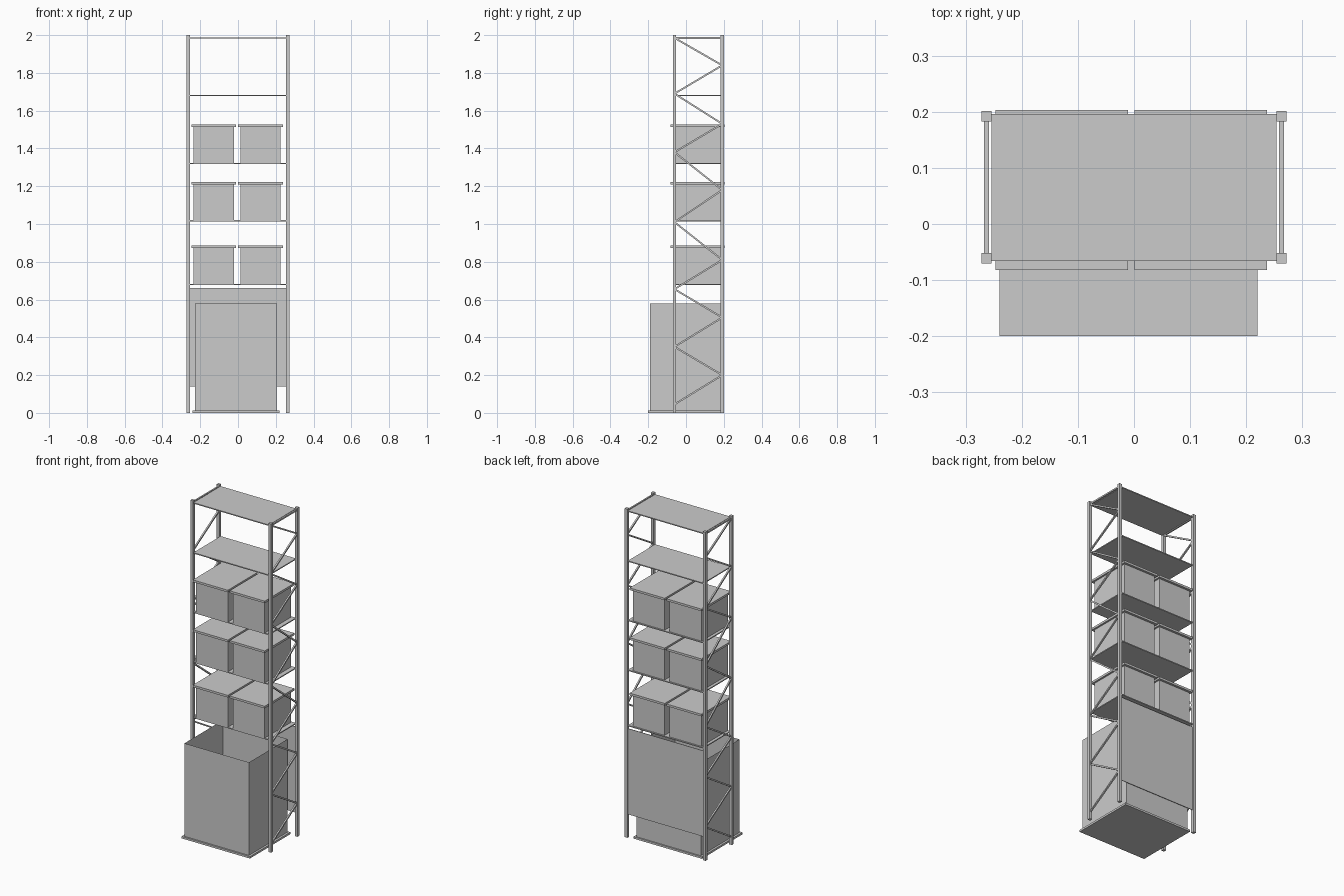
import bpy, bmesh, math
from mathutils import Vector

if "Cube" in bpy.data.objects:
    bpy.data.objects.remove(bpy.data.objects["Cube"])


def box(name, lo, hi, open_top=False):
    """Axis-aligned box from two corners."""
    bm = bmesh.new()
    bmesh.ops.create_cube(bm, size=1)
    lo, hi = Vector(lo), Vector(hi)
    for v in bm.verts:
        v.co = Vector((lo[i] + (v.co[i] + 0.5) * (hi[i] - lo[i]) for i in range(3)))
    if open_top:
        top = [f for f in bm.faces if f.normal.z > 0.9]
        bmesh.ops.delete(bm, geom=top, context='FACES_ONLY')
    me = bpy.data.meshes.new(name)
    bm.to_mesh(me)
    bm.free()
    ob = bpy.data.objects.new(name, me)
    bpy.context.collection.objects.link(ob)
    return ob


def brace(name, x, a, b, w=0.009):
    """Square bar in the plane x = const between (y, z) points a and b."""
    dy, dz = b[0] - a[0], b[1] - a[1]
    length = math.hypot(dy, dz)
    ob = box(name, (-w / 2, -length / 2, -w / 2), (w / 2, length / 2, w / 2))
    ob.location = (x, (a[0] + b[0]) / 2, (a[1] + b[1]) / 2)
    ob.rotation_euler.x = math.atan2(dz, dy)


POST_X, FRONT_Y, BACK_Y, R = 0.263, -0.061, 0.192, 0.009

# Upright posts and zigzag side braces
front_z = [1.985, 1.69, 1.38, 1.01, 0.655, 0.35, 0.045]
back_z = [1.84, 1.53, 1.18, 0.81, 0.505, 0.20]
for side, x in (("left", -POST_X), ("right", POST_X)):
    for end, y in (("front", FRONT_Y), ("back", BACK_Y)):
        box(f"{side}_{end}_post", (x - R, y - R, 0), (x + R, y + R, 2))
    for i, zb in enumerate(back_z):
        brace(f"{side}_brace_down_{i}", x, (FRONT_Y, front_z[i]), (BACK_Y, zb))
        brace(f"{side}_brace_up_{i}", x, (FRONT_Y, front_z[i + 1]), (BACK_Y, zb))
    brace(f"{side}_top_bar", x, (FRONT_Y, 1.985), (BACK_Y, 1.985))

# Shelves
for i, z in enumerate((0.683, 1.02, 1.323, 1.684, 1.988)):
    box(f"shelf_{i}", (-0.254, -0.066, z - 0.006), (0.254, 0.196, z))

# Lidded storage boxes, two per shelf on the three lower shelves
for row, z in enumerate((0.683, 1.02, 1.323)):
    for col, x in enumerate((-0.247, 0.001)):
        box(f"storage_box_{row}_{col}", (x + 0.011, -0.066, z),
            (x + 0.225, 0.189, z + 0.19))
        box(f"storage_lid_{row}_{col}", (x, -0.082, z + 0.19),
            (x + 0.236, 0.203, z + 0.203))

# Back panel behind the bin
box("back_panel", (-0.26, 0.191, 0.14), (0.26, 0.194, 0.662))

# Open bin standing on its base slab
box("bin_base", (-0.24, -0.2, 0), (0.22, 0.19, 0.012))
box("bin_body", (-0.227, -0.19, 0.012), (0.207, 0.182, 0.578), open_top=True)
